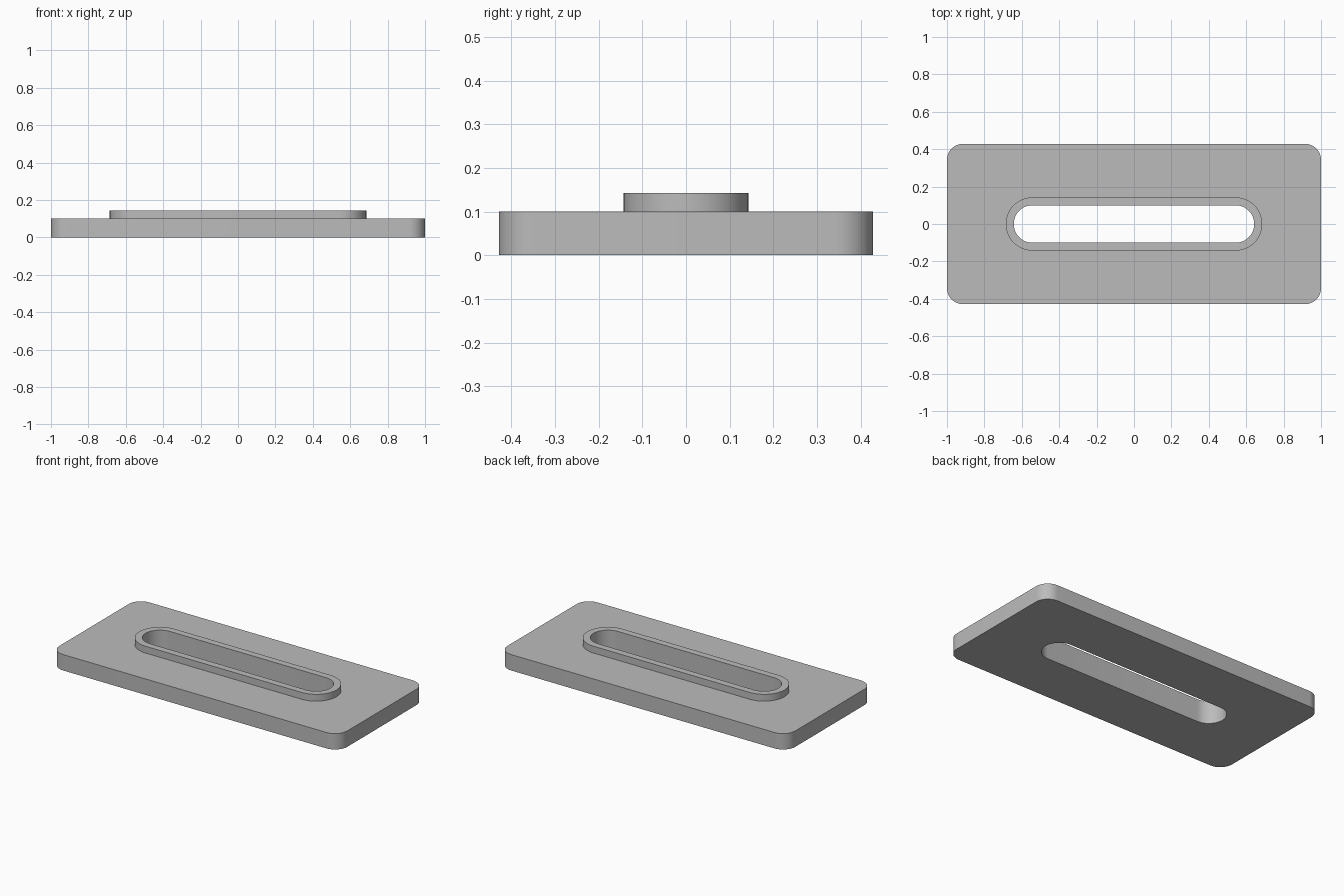
import bpy
import bmesh
from math import cos, sin, pi, radians

cube = bpy.data.objects.get("Cube")
if cube:
    bpy.data.objects.remove(cube, do_unlink=True)

UNIT = 1 / 7          # plate is 14 x 6 units
STEPS = 12            # segments per quarter arc


def rounded_loop(bm, half_x, half_y, radius, z):
    """Vertices of a rounded rectangle, counter-clockwise, in plate units."""
    loop = []
    for i, (sx, sy) in enumerate([(1, 1), (-1, 1), (-1, -1), (1, -1)]):
        for k in range(STEPS + 1):
            a = (i + k / STEPS) * pi / 2
            x = sx * (half_x - radius) + radius * cos(a)
            y = sy * (half_y - radius) + radius * sin(a)
            loop.append(bm.verts.new((x * UNIT, y * UNIT, z * UNIT)))
    return loop


# Outlines: half length, half width, corner radius
plate = (7, 3, 0.6)
rim = (4.8, 1, 1)
slot = (4.5, 0.7, 0.7)

# Closed loft: plate side, plate top, raised rim, slot wall, underside
bm = bmesh.new()
sections = [(plate, 0), (plate, 0.7), (rim, 0.7), (rim, 1), (slot, 1), (slot, 0)]
loops = [rounded_loop(bm, *outline, z) for outline, z in sections]
for low, high in zip(loops, loops[1:] + loops[:1]):
    for j in range(len(low)):
        n = (j + 1) % len(low)
        bm.faces.new((low[j], low[n], high[n], high[j]))
bmesh.ops.remove_doubles(bm, verts=bm.verts, dist=1e-5)
bmesh.ops.recalc_face_normals(bm, faces=bm.faces)

mesh = bpy.data.meshes.new("slotted_plate")
bm.to_mesh(mesh)
bm.free()
obj = bpy.data.objects.new("slotted_plate", mesh)
bpy.context.collection.objects.link(obj)

# Single grey material
grey = bpy.data.materials.new("plain_grey")
grey.use_nodes = True
color = (0.5, 0.5, 0.5, 1)
grey.diffuse_color = color
grey.node_tree.nodes["Principled BSDF"].inputs["Base Color"].default_value = color
mesh.materials.append(grey)

# Smooth arcs, crisp edges
bpy.ops.object.select_all(action="DESELECT")
obj.select_set(True)
bpy.context.view_layer.objects.active = obj
bpy.ops.object.shade_smooth_by_angle(angle=radians(30))
